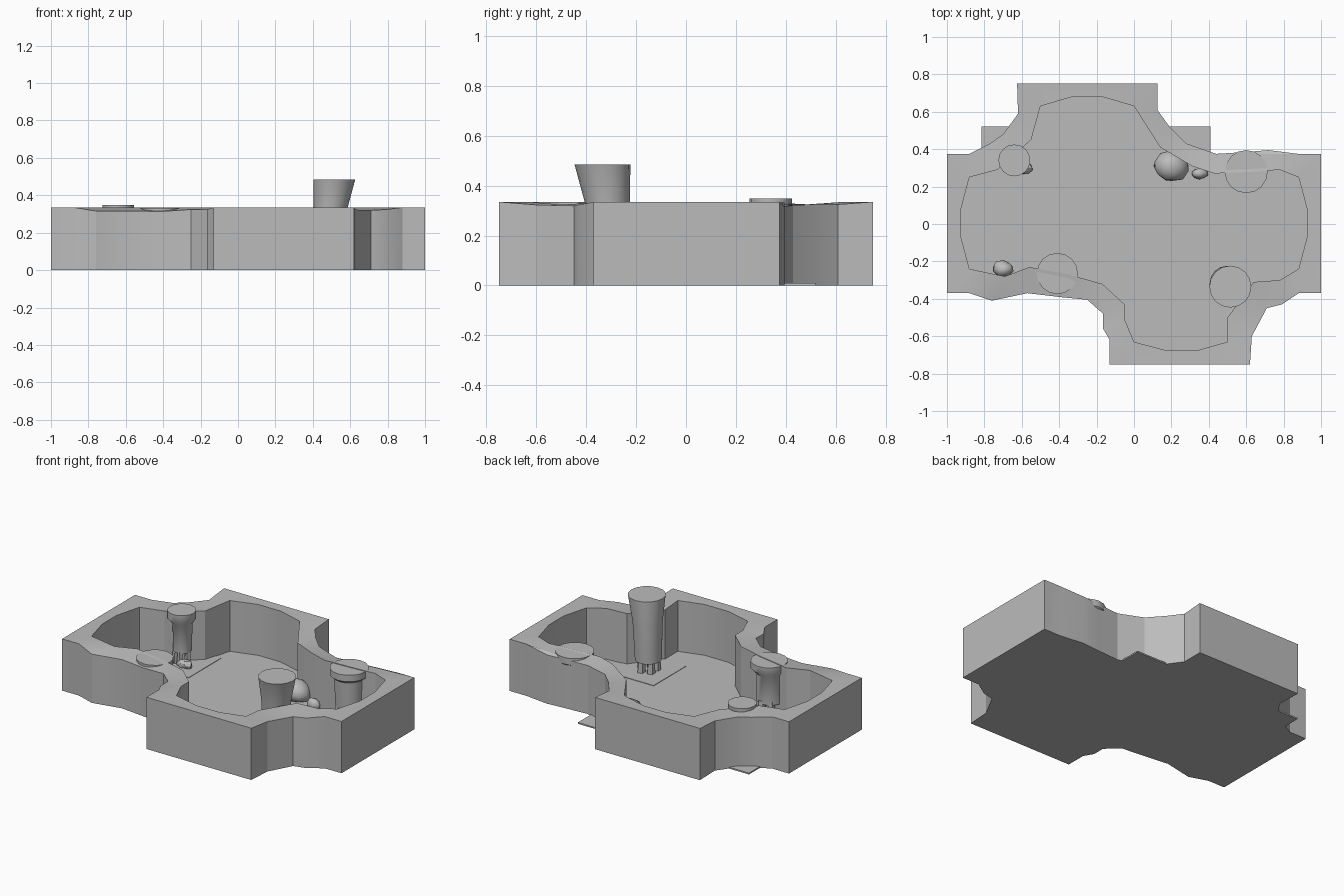
import bpy, bmesh, math, random
from mathutils import Vector

random.seed(4)
if bpy.data.objects.get("Cube"):
    bpy.data.objects.remove(bpy.data.objects["Cube"], do_unlink=True)

TOP = 0.335
FLOOR = 0.006

stone = bpy.data.materials.new("grey_stone")
stone.use_nodes = True
GREY = (0.5, 0.5, 0.5, 1)
stone.diffuse_color = GREY
stone.node_tree.nodes["Principled BSDF"].inputs["Base Color"].default_value = GREY


def finish(name, bm, smooth=None):
    """Turn a bmesh into a named stone object."""
    bmesh.ops.recalc_face_normals(bm, faces=bm.faces)
    mesh = bpy.data.meshes.new(name)
    bm.to_mesh(mesh)
    bm.free()
    mesh.materials.append(stone)
    obj = bpy.data.objects.new(name, mesh)
    bpy.context.collection.objects.link(obj)
    if smooth:
        bpy.ops.object.select_all(action="DESELECT")
        obj.select_set(True)
        bpy.context.view_layer.objects.active = obj
        bpy.ops.object.shade_smooth_by_angle(angle=math.radians(smooth))
    return obj


def skin(bm, lower, upper):
    """Join two rings of equal length with quads."""
    for i in range(len(lower)):
        j = (i + 1) % len(lower)
        bm.faces.new((lower[i], lower[j], upper[j], upper[i]))


def slab(name, outline, bottom, top):
    bm = bmesh.new()
    low = [bm.verts.new((x, y, bottom)) for x, y in outline]
    high = [bm.verts.new((x, y, top)) for x, y in outline]
    bm.faces.new(low)
    bm.faces.new(high)
    skin(bm, low, high)
    return finish(name, bm)


def column(name, sections, sides=16, smooth=40):
    """Stack rings given as (x, y, z, radius)."""
    bm = bmesh.new()
    rings = []
    for x, y, z, r in sections:
        turns = [math.tau * i / sides for i in range(sides)]
        rings.append([bm.verts.new((x + r * math.cos(a), y + r * math.sin(a), z)) for a in turns])
    for low, high in zip(rings, rings[1:]):
        skin(bm, low, high)
    bm.faces.new(rings[0])
    bm.faces.new(rings[-1])
    return finish(name, bm, smooth)


def boulder(name, centre, size, smooth=60):
    bm = bmesh.new()
    bmesh.ops.create_icosphere(bm, subdivisions=2, radius=1)
    for v in bm.verts:
        v.co *= random.uniform(0.88, 1.08)
        v.co = Vector(c + s * k for c, s, k in zip(centre, size, v.co))
        v.co.z = max(v.co.z, FLOOR)
    return finish(name, bm, smooth)


# Cave wall outlines
outer = [(-1, .375), (-.88, .375), (-.77, .43), (-.7, .48), (-.62, .59), (-.625, .75),
         (.125, .75), (.125, .61), (.19, .52), (.28, .43), (.44, .375), (.6, .385),
         (.72, .395), (.88, .375), (1, .375), (1, -.37), (.88, -.37), (.79, -.43),
         (.71, -.45), (.63, -.6), (.62, -.75), (-.13, -.75), (-.13, -.62), (-.165, -.56),
         (-.165, -.48), (-.25, -.405), (-.4, -.39), (-.57, -.37), (-.76, -.41),
         (-.88, -.37), (-1, -.37)]
inner = [(-.5, .63), (-.33, .68), (-.17, .68), (0, .63), (.14, .41), (.31, .31),
         (.43, .27), (.65, .28), (.78, .29), (.88, .25), (.925, .08), (.925, -.07),
         (.88, -.24), (.78, -.3), (.64, -.31), (.5, -.5), (.5, -.63), (.34, -.675),
         (.17, -.675), (0, -.63), (-.05, -.51), (-.05, -.43), (-.17, -.32), (-.35, -.27),
         (-.56, -.23), (-.69, -.28), (-.88, -.24), (-.925, -.07), (-.925, .08),
         (-.88, .25), (-.73, .29), (-.55, .45)]


def wall_height(x, y):
    # The rough, narrow corners are worn slightly lower than the straight tile edges
    worn = .35 < abs(y) < .62 and .1 < abs(x) < .87
    return TOP - (random.uniform(.008, .022) if worn else 0)


# Cave wall
bm = bmesh.new()
rim_edges = []
for outline in (outer, inner):
    low = [bm.verts.new((x, y, 0)) for x, y in outline]
    high = [bm.verts.new((x, y, wall_height(x, y))) for x, y in outline]
    skin(bm, low, high)
    rim_edges += [bm.edges.get((high[i - 1], high[i])) for i in range(len(high))]
bmesh.ops.triangle_fill(bm, edges=rim_edges, use_beauty=True)
finish("cave_wall", bm, 22)

# Floor, with square paving under the three corners
slab("floor", outer, 0, FLOOR)
for place, (x, y) in {"back_right": (-.65, .355), "back_left": (.245, .355),
                      "front_left": (.505, -.32)}.items():
    h = .165
    slab(place + "_paving", [(x - h, y - h), (x + h, y - h), (x + h, y + h), (x - h, y + h)],
         0, FLOOR + .003)

# Tall column, leaning outward at its flared head
column("tall_column", [(.49, -.315, .08, .08), (.495, -.315, .33, .09),
                       (.515, -.335, TOP + .15, .112)])

# Short column with a worn head
column("short_column", [(-.635, .34, .09, .055), (-.635, .34, .27, .06),
                        (-.64, .34, .3, .085), (-.64, .34, TOP + .014, .085)])

# Columns partly sunk in the walls
column("left_wall_column", [(.6, .285, .09, .085), (.6, .28, .27, .09),
                            (.6, .28, .29, .115), (.6, .28, TOP - .003, .115)])
column("right_wall_column", [(-.42, -.265, .08, .085), (-.42, -.265, .26, .085),
                             (-.41, -.265, .29, .11), (-.41, -.265, TOP - .003, .11)])

# Broken stone shards holding up each column
for place, x, y, r in (("tall", .49, -.315, .05), ("short", -.635, .34, .04),
                       ("left_wall", .6, .26, .05), ("right_wall", -.42, -.24, .05)):
    for i in range(5):
        a = math.tau * i / 5
        sx, sy = x + r * math.cos(a), y + r * math.sin(a)
        column(f"{place}_shard_{i + 1}", [(sx * 1.01, sy * 1.01, 0, r * .55),
                                          (sx, sy, .1, r * .4)], 5, None)

# Fallen stones
boulder("large_boulder", (.2, .31, .06), (.1, .085, .075))
boulder("small_boulder", (.35, .27, .03), (.045, .03, .04))
boulder("round_boulder", (-.7, -.24, .05), (.06, .045, .055))
boulder("fallen_stone", (-.59, .3, .025), (.05, .035, .03), None)
